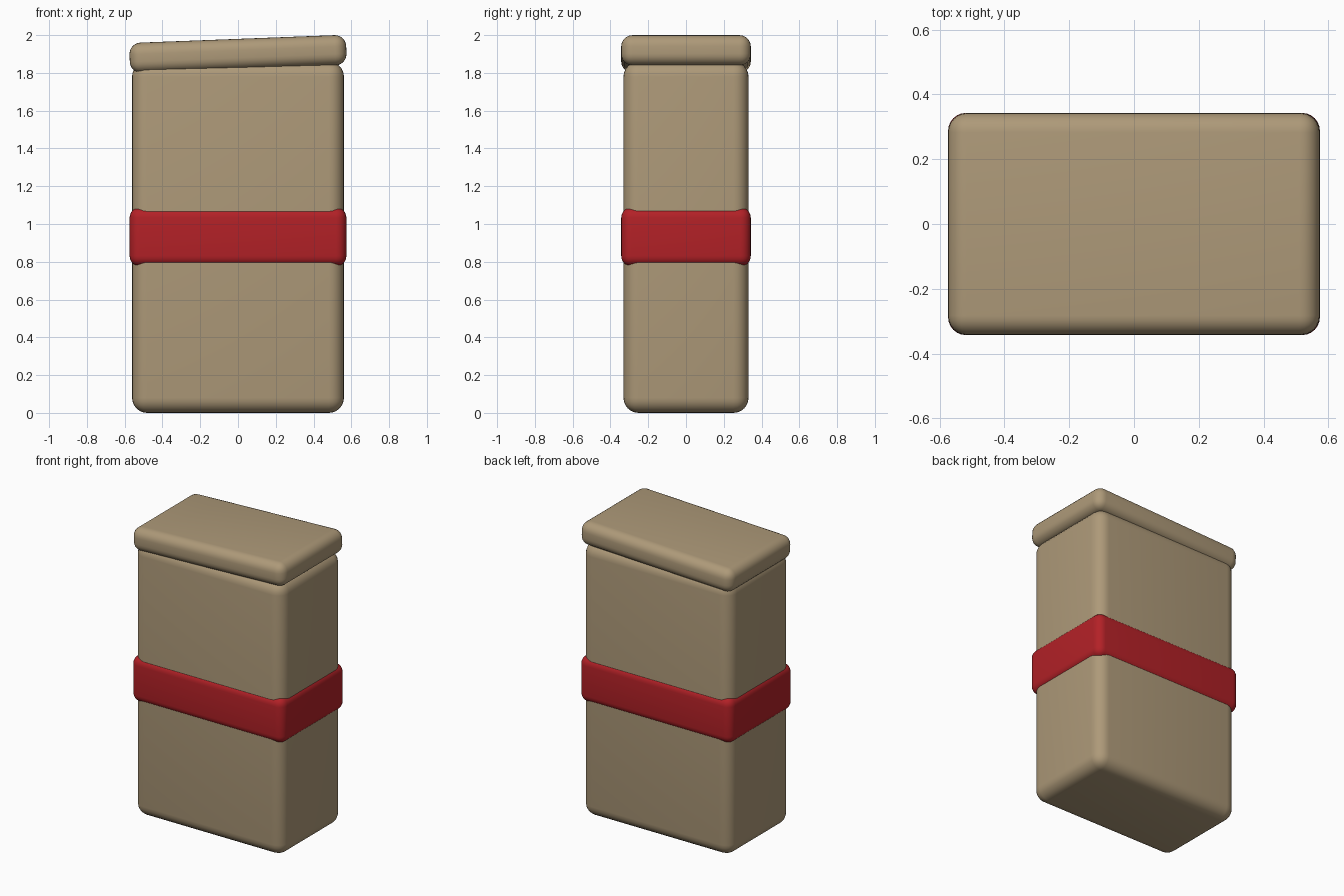
import bpy, math

if "Cube" in bpy.data.objects:
    bpy.data.objects.remove(bpy.data.objects["Cube"])


def material(name, color):
    mat = bpy.data.materials.new(name)
    mat.diffuse_color = color
    mat.use_nodes = True
    mat.node_tree.nodes["Principled BSDF"].inputs["Base Color"].default_value = mat.diffuse_color
    return mat


def rounded_box(name, size, center, radius, mat, tilt=0.0):
    """Box with rounded edges, optionally tilted about the y axis."""
    bpy.ops.mesh.primitive_cube_add(size=1, location=center)
    obj = bpy.context.object
    obj.name = name
    obj.scale = size
    bpy.ops.object.transform_apply(location=False, rotation=False, scale=True)
    bevel = obj.modifiers.new("Rounding", 'BEVEL')
    bevel.width = radius
    bevel.segments = 6
    bevel.limit_method = 'NONE'
    bpy.ops.object.modifier_apply(modifier=bevel.name)
    bpy.ops.object.shade_smooth_by_angle(angle=math.radians(40))
    obj.rotation_euler.y = tilt
    obj.data.materials.append(mat)
    return obj


tan = material("tan", (0.42, 0.32, 0.19, 1))
red = material("red", (0.45, 0.015, 0.02, 1))

# Tall container body
rounded_box("body", (1.122, 0.662, 1.86), (0, 0, 0.93), 0.08, tan)

# Band wrapped around the middle
rounded_box("band", (1.148, 0.686, 0.312), (0, 0, 0.932), 0.055, red)

# Lid, sitting slightly higher on the right
rounded_box("lid", (1.148, 0.686, 0.16), (0, 0, 1.90), 0.06, tan,
            tilt=-math.radians(2.2))
